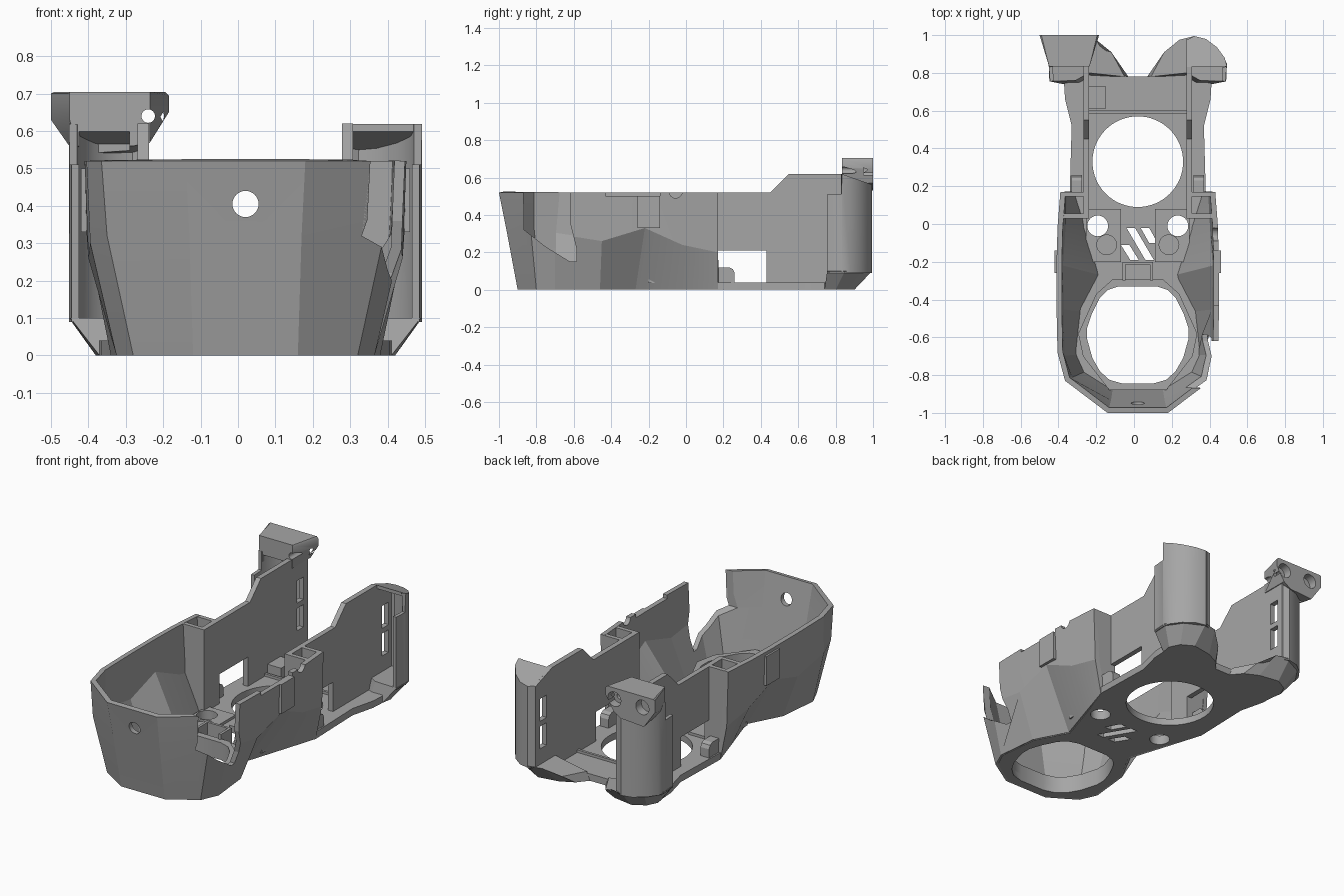
import bpy, bmesh, math

if "Cube" in bpy.data.objects:
    bpy.data.objects.remove(bpy.data.objects["Cube"])

CX = 0.02  # centre line of the body
grey = bpy.data.materials.new("mid_grey")
grey.use_nodes = True
COLOUR = (0.38, 0.38, 0.38, 1)
grey.diffuse_color = COLOUR
grey.node_tree.nodes["Principled BSDF"].inputs["Base Color"].default_value = COLOUR


def finish(name, bm, closed=True):
    if closed:
        bmesh.ops.recalc_face_normals(bm, faces=bm.faces)
    mesh = bpy.data.meshes.new(name)
    bm.to_mesh(mesh)
    bm.free()
    mesh.materials.append(grey)
    ob = bpy.data.objects.new(name, mesh)
    bpy.context.collection.objects.link(ob)
    return ob


def activate(ob):
    bpy.ops.object.select_all(action='DESELECT')
    ob.select_set(True)
    bpy.context.view_layer.objects.active = ob


def loft(name, low, high):
    """Solid between two matching loops of 3D points."""
    bm = bmesh.new()
    a = [bm.verts.new(p) for p in low]
    b = [bm.verts.new(p) for p in high]
    bm.faces.new(a)
    bm.faces.new(b)
    for i in range(len(a)):
        j = (i + 1) % len(a)
        bm.faces.new((a[i], a[j], b[j], b[i]))
    return finish(name, bm)


def prism(name, pts, lo, hi, axis='z'):
    place = {'z': lambda p, t: (p[0], p[1], t),
             'y': lambda p, t: (p[0], t, p[1]),
             'x': lambda p, t: (t, p[0], p[1])}[axis]
    return loft(name, [place(p, lo) for p in pts], [place(p, hi) for p in pts])


def box(name, x0, x1, y0, y1, z0, z1):
    return prism(name, [(x0, y0), (x1, y0), (x1, y1), (x0, y1)], z0, z1)


def disc(a, b, r, lo, hi, axis='z', n=48):
    pts = [(a + r * math.cos(math.tau * i / n), b + r * math.sin(math.tau * i / n)) for i in range(n)]
    return prism("cutter", pts, lo, hi, axis)


def cut(ob, cutters):
    for c in cutters:
        m = ob.modifiers.new("cut", 'BOOLEAN')
        m.operation, m.solver, m.object = 'DIFFERENCE', 'EXACT', c
        activate(ob)
        bpy.ops.object.modifier_apply(modifier=m.name)
        bpy.data.objects.remove(c)


def sheet(name, columns, thickness):
    """Clockwise columns of points, thickened inwards."""
    bm = bmesh.new()
    grid = [[bm.verts.new(p) for p in col] for col in columns]
    for c, n in zip(grid, grid[1:]):
        for k in range(len(c) - 1):
            bm.faces.new((c[k], c[k + 1], n[k + 1], n[k]))
    ob = finish(name, bm, closed=False)
    m = ob.modifiers.new("thickness", 'SOLIDIFY')
    m.thickness, m.offset, m.use_even_offset = thickness, -1, True
    activate(ob)
    bpy.ops.object.modifier_apply(modifier=m.name)
    return ob


def both(half):
    """Closed outline from a half outline about the centre line."""
    return [(CX + u, y) for u, y in half] + [(CX - u, y) for u, y in reversed(half)]


def smooth(ob, angle=30):
    activate(ob)
    bpy.ops.object.shade_smooth_by_angle(angle=math.radians(angle))


# Faceted front shell, pinched to a point at the waist
bottom = [(.36, .17), (.30, -.02), (.22, -.27), (.32, -.46), (.345, -.70), (.30, -.80), (.14, -.90)]
middle = [(.40, .17), (.41, -.02), (.425, -.22), (.42, -.45), (.415, -.70), (.37, -.83), (.15, -.96)]
heights = [.20, .24, .33, .26, .30, .32, .32]
top = [(.41, .17), (.425, -.02), (.43, -.20), (.43, -.45), (.425, -.68), (.385, -.83), (.16, -1.0)]
columns = []
for s in (1, -1):
    half = [[(CX + s * u, y, z) for (u, y), z in zip(col, (0, h, .52))]
            for *col, h in zip(bottom, middle, top, heights)]
    columns += half if s == 1 else half[::-1]
shell = sheet("front_shell", columns, .028)
side_opening = [(-.87, .6), (-.865, .32), (-.75, .23), (-.62, .15), (-.585, .15),
                (-.585, .22), (-.62, .36), (-.62, .6)]
cut(shell, [disc(CX, .405, .035, -1.2, -.8, 'y', 32),
            prism("cutter", side_opening, .2, .6, 'x'),
            box("cutter", .3, .6, -.43, -.14, .5, .6),
            disc(-.055, .525, .035, .3, .6, 'x', 24)])
smooth(shell, 14)

# Floor with fan openings, vents and screw holes
nose_hole = [(.10, -.33), (.16, -.35), (.20, -.39), (.245, -.48), (.268, -.55), (.268, -.61),
             (.24, -.71), (.20, -.78), (.15, -.825), (.08, -.845)]


def floor_cutters():
    out = [prism("cutter", both(nose_hole), -.1, .3), disc(CX, .33, .24, -.1, .3, n=64)]
    for s in (1, -1):
        out.append(disc(CX + s * .212, -.01, .055, -.1, .3, n=32))
    for (xa, ya), (xb, yb) in (((-.04, -.02), (.06, -.19)), ((.035, -.02), (.08, -.10)), ((-.07, -.11), (-.02, -.19))):
        out.append(prism("cutter", [(xa, ya), (xa + .045, ya), (xb + .045, yb), (xb, yb)], -.1, .3))
    return out


floor_half = [(.06, .78), (.15, .84), (.32, .84), (.39, .74), (.385, .66), (.35, .52), (.36, .17),
              (.29, -.02), (.21, -.27), (.31, -.46), (.335, -.70), (.29, -.79), (.13, -.89)]
floor = prism("floor", both(floor_half), 0, .04)
cut(floor, floor_cutters())
smooth(floor)
ring = prism("nose_ring", both([(.13, -.29), (.22, -.37), (.315, -.58), (.29, -.70), (.15, -.88)]), .035, .1)
cut(ring, [prism("cutter", both(nose_hole), -.1, .3)])
smooth(ring)
box("rear_floor_step", CX - .26, CX + .26, .585, .6, .03, .055)
box("floor_clip", -.24, -.15, .61, .73, .03, .1)

# Small bracket behind the nose opening
for x in (-.06, .085):
    box("bracket_side", x, x + .015, -.3, -.2, .03, .13)
box("bracket_back", -.06, .1, -.215, -.2, .03, .13)

wall_profile = [(.03, .03), (.03, .52), (.45, .52), (.55, .62), (.83, .62), (.98, .567), (.98, .1), (.88, .03)]
pod_path = [(.27, .98), (.30, .995), (.36, .98), (.42, .935), (.46, .88), (.472, .835), (.47, .83), (.465, .755)]
pod_low = [(.05, .78), (.10, .84), (.18, .88), (.30, .90), (.37, .86), (.40, .80), (.39, .74), (.30, .74), (.26, .78)]
pod_high = [(.07, .78), (.14, .91), (.22, .975), (.30, .995), (.41, .94), (.472, .85), (.468, .755), (.33, .76), (.26, .80)]


def pod_top(y):
    """Pod roof drops towards the back."""
    return .62 - .35 * (y - .83) if y > .832 else .51


for s, side in ((1, "left"), (-1, "right")):
    def X(u):
        return CX + s * u

    # Raised pad with a shallow round seat
    pad = box(side + "_floor_pad", X(.09), X(.275), -.2, .08, .035, .055)
    cut(pad, [disc(X(.212), -.01, .055, 0, .2, n=32), disc(X(.165), -.11, .052, .045, .2, n=32)])

    # Upright rear wall with window and cable slots
    wall = prism(side + "_rear_wall", wall_profile, X(.258), X(.288), 'x')
    cut(wall, [box("cutter", X(.2), X(.34), .17, .43, .04, .21)] +
        [box("cutter", X(.2), X(.34), .88, .94, z, z + .13) for z in (.19, .35)])

    # Box column joining rear wall to shell
    for y, u in ((.03, .395), (.145, .395)):
        pts = [(X(.26), .03), (X(.30 if y < .1 else .345), .03), (X(u), .26), (X(u), .52), (X(.26), .52)]
        prism(side + "_column_plate", pts, y, y + .025, 'y')

    # Rounded tab on the flange
    tab = [(.17, .03), (.26, .03), (.26, .09), (.25, .11), (.23, .12), (.17, .12)]
    prism(side + "_flange_tab", tab, X(.295), X(.35), 'x')

    # Outer clip
    box(side + "_outer_clip", X(.41), X(.44), -.26, -.14, .33, .5)

    # Curved rear pod, its sloping roof and chamfered foot
    cols = [[(X(u), y, .09), (X(u), y, pod_top(y))] for u, y in pod_path]
    smooth(sheet(side + "_pod_shell", cols if s == 1 else cols[::-1], .02), 40)
    roof = [(X(u), y, pod_top(y)) for u, y in pod_path[:-2] + [(.27, .835)]]
    loft(side + "_pod_roof", [(x, y, z - .02) for x, y, z in roof], roof)
    loft(side + "_pod_foot", [(X(u), y, 0) for u, y in pod_low],
         [(X(u), y, .05 if u < .2 else .1) for u, y in pod_high])

# Screw head block on the tall right tower, narrowing towards the front
head_profile = [(-.5, .70), (-.49, .705), (-.195, .705), (-.185, .695), (-.185, .65),
                (-.235, .57), (-.28, .54), (-.43, .53), (-.5, .63)]
head = loft("tower_head", [(min(max(x, -.45), -.235), .835, max(z, .56)) for x, z in head_profile],
            [(x, 1.0, z) for x, z in head_profile])
bores = [box("cutter", -.425, -.29, .8, .93, .4, .61), disc(-.24, .64, .018, .7, 1.1, 'y', 24)]
bores += [disc(x, .64, .042, .95, 1.1, 'y', 32) for x in (-.42, -.24)]
cut(head, bores)
smooth(head)
